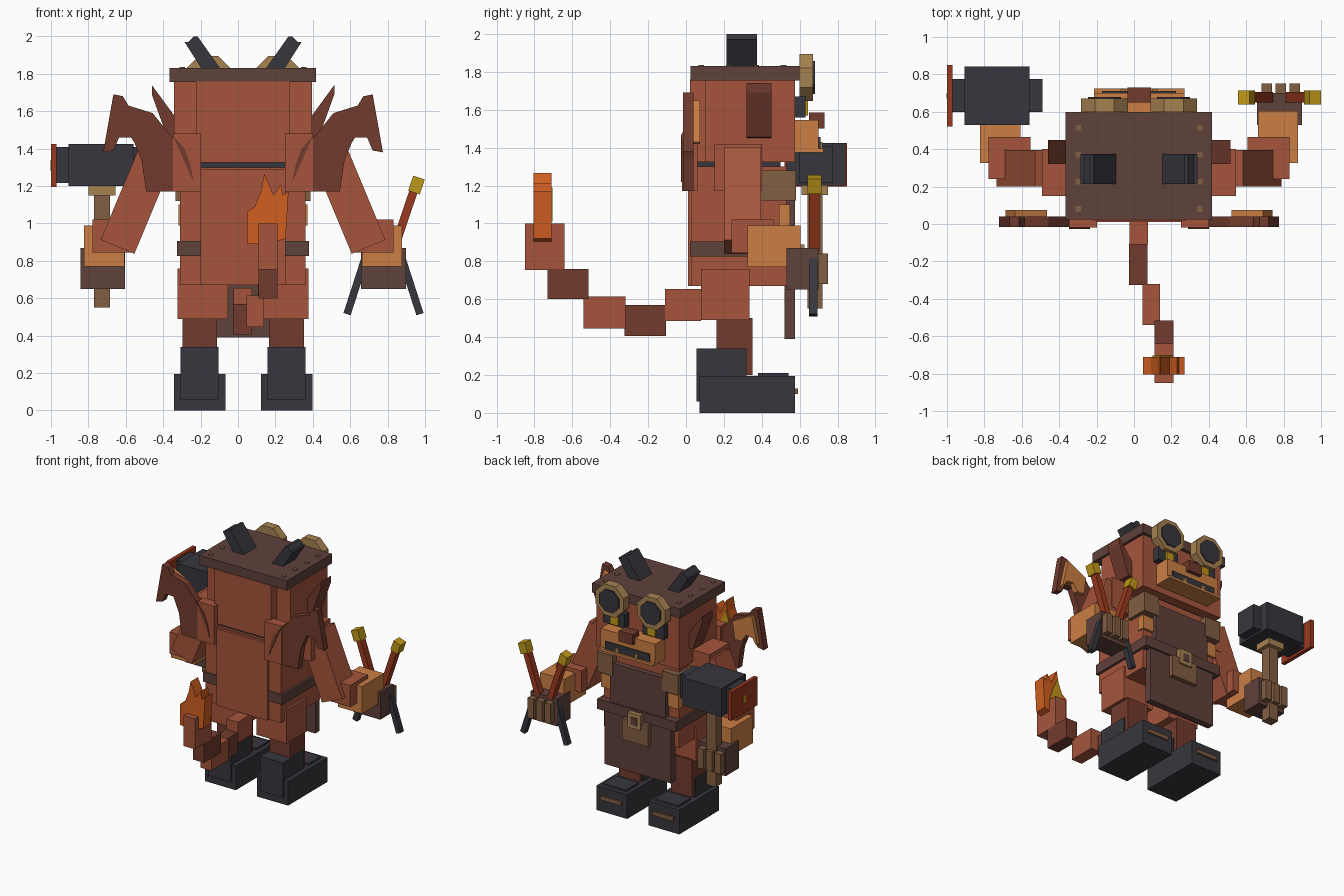
import bpy
import math
from mathutils import Vector, Matrix

if "Cube" in bpy.data.objects:
    bpy.data.objects.remove(bpy.data.objects["Cube"])

CENTRE = 0.027  # body symmetry plane in x


def material(name, red, green, blue):
    linear = [((c / 255 + 0.055) / 1.055) ** 2.4 for c in (red, green, blue)] + [1]
    mat = bpy.data.materials.new(name)
    mat.use_nodes = True
    mat.diffuse_color = linear
    mat.node_tree.nodes["Principled BSDF"].inputs["Base Color"].default_value = linear
    return mat


FUR = material("rust fur", 166, 85, 60)
DARK = material("dark rust", 114, 59, 45)
SKIN = material("orange skin", 203, 127, 68)
BROWN = material("brown cloth", 95, 65, 59)
IRON = material("black iron", 55, 54, 61)
LEATHER = material("leather", 130, 94, 66)
TAN = material("tan brass", 167, 130, 81)
FLAME = material("flame orange", 208, 94, 33)
GOLD = material("gold", 192, 152, 24)
EMBER = material("ember red", 154, 57, 30)


def mesh_object(name, mat, verts, faces):
    mesh = bpy.data.meshes.new(name)
    mesh.from_pydata(verts, [], faces)
    mesh.materials.append(mat)
    obj = bpy.data.objects.new(name, mesh)
    bpy.context.collection.objects.link(obj)
    return obj


def prism(name, mat, outline, y0, y1):
    """Extrude an (x, z) outline along y."""
    area = sum(a[0] * b[1] - b[0] * a[1] for a, b in zip(outline, outline[1:] + outline[:1]))
    if area < 0:
        outline = outline[::-1]
    n = len(outline)
    verts = [(x, y, z) for y in (y0, y1) for x, z in outline]
    faces = [tuple(range(n)), tuple(range(2 * n - 1, n - 1, -1))]
    faces += [(i, i + n, (i + 1) % n + n, (i + 1) % n) for i in range(n)]
    return mesh_object(name, mat, verts, faces)


def box(name, mat, x, y, z):
    return prism(name, mat, [(x[0], z[0]), (x[1], z[0]), (x[1], z[1]), (x[0], z[1])], *y)


def flip(points):
    return [(2 * CENTRE - px, pz) for px, pz in points]


def pair(name, mat, x, y, z):
    """Mirrored boxes; x is the distance from the body centre."""
    box("left_" + name, mat, (CENTRE + x[0], CENTRE + x[1]), y, z)
    box("right_" + name, mat, (CENTRE - x[1], CENTRE - x[0]), y, z)


def prism_pair(name, mat, outline, y0, y1):
    prism("left_" + name, mat, outline, y0, y1)
    prism("right_" + name, mat, flip(outline), y0, y1)


def rod(name, mat, start, end, width, y):
    """Slanted square bar between two (x, z) points."""
    a, b = Vector(start), Vector(end)
    side = (b - a).normalized().orthogonal() * width / 2
    prism(name, mat, [tuple(p) for p in (a + side, b + side, b - side, a - side)], *y)


# Boots and legs
pair("boot_sole", IRON, (.095, .37), (.07, .575), (0, .195))
pair("boot_shaft", IRON, (.13, .335), (.055, .32), (.06, .34))
pair("boot_toe_cap", IRON, (.13, .335), (.38, .54), (.19, .21))
pair("toe_strap", LEATHER, (.14, .325), (.57, .59), (.1, .13))
pair("shin", DARK, (.14, .325), (.16, .35), (.2, .5))
pair("thigh", FUR, (.08, .35), (.08, .335), (.49, .76))

# Torso, belt and apron
box("torso", FUR, (-.31, .36), (.03, .53), (.67, 1.3))
box("back_panel", FUR, (-.2, .255), (.01, .1), (.67, 1.29))
box("belt", BROWN, (-.325, .38), (.02, .59), (.825, .905))
box("neck", IRON, (-.2, .25), (.05, .5), (1.28, 1.34))
box("apron_bib", BROWN, (-.22, .275), (.5, .575), (.88, 1.22))
box("apron_skirt", BROWN, (-.27, .325), (.52, .575), (.39, .86))
box("pouch", LEATHER, (-.09, .145), (.57, .61), (.65, .82))
box("buckle", TAN, (-.03, .085), (.58, .625), (.77, .89))
box("buckle_hole", BROWN, (0, .055), (.62, .63), (.8, .86))
pair("shoulder_strap", LEATHER, (.22, .36), (.395, .58), (1.12, 1.28))
pair("chest_patch", SKIN, (.25, .345), (.49, .55), (.99, 1.1))

# Head and face
box("head", FUR, (-.342, .396), (.1, .575), (1.325, 1.76))
box("head_back", FUR, (-.225, .278), (.02, .2), (1.325, 1.76))
box("hat_slab", BROWN, (-.365, .417), (.025, .6), (1.755, 1.832))
box("muzzle", SKIN, (-.215, .27), (.55, .70), (1.38, 1.545))
box("mouth", IRON, (-.17, .225), (.69, .71), (1.39, 1.455))
box("chin", SKIN, (-.215, .27), (.55, .725), (1.375, 1.395))
box("nose", DARK, (-.035, .09), (.65, .73), (1.5, 1.585))
pair("tooth", TAN, (.07, .1), (.7, .72), (1.39, 1.43))
pair("eye_socket", IRON, (.08, .27), (.56, .63), (1.56, 1.67))
pair("eye", GOLD, (.13, .2), (.6, .643), (1.57, 1.66))

# Goggles
for label, side in (("left", 1), ("right", -1)):
    cx = CENTRE + side * .185
    for part, mat, radius, y in (("rim", TAN, .135, (.6, .67)), ("lens", IRON, .095, (.61, .68))):
        ring = [(cx + radius * math.cos(a), 1.77 + radius * math.sin(a))
                for a in (math.pi / 8 + k * math.pi / 4 for k in range(8))]
        prism(label + "_goggle_" + part, mat, ring, *y)

# Rivets on the hat
for k in range(4):
    y = .08 + .145 * k
    pair("rivet", LEATHER, (.31, .34), (y - .015, y + .015), (1.83, 1.837))

# Horns and ears
prism_pair("horn", IRON, [(.15, 1.83), (.25, 1.83), (.34, 1.97), (.32, 1.97), (.29, 2), (.27, 2)], .215, .375)
prism_pair("ear", DARK, [(.515, 1.74), (.39, 1.57), (.37, 1.45), (.43, 1.455), (.515, 1.69)], .32, .45)

# Wings: dark outer skin over an orange lining
wing = [(.39, 1.17), (.545, 1.17), (.57, 1.34), (.62, 1.46), (.69, 1.46), (.72, 1.39), (.775, 1.38),
        (.72, 1.69), (.67, 1.68), (.64, 1.63), (.51, 1.59), (.39, 1.44)]
lining = [(.54, 1.42), (.6, 1.42), (.64, 1.48), (.7, 1.47), (.73, 1.42), (.74, 1.43), (.69, 1.65), (.52, 1.56)]
prism_pair("wing", DARK, wing, -.015, .04)
prism_pair("wing_lining", SKIN, lining, .035, .075)
pair("wing_root", FUR, (.225, .375), (-.02, .06), (1.17, 1.48))
prism_pair("wing_fold", DARK, [(.402, 1.47), (.3, 1.24), (.29, 1.22), (.31, 1.32), (.34, 1.4)], -.026, -.019)

# Arms
pair("shoulder", FUR, (.32, .518), (.15, .4), (1.17, 1.42))
for label, side in (("left", 1), ("right", -1)):
    rod(label + "_arm", FUR, (CENTRE + side * .467, 1.365), (CENTRE + side * .671, .875), .195, (.2, .395))
pair("forearm", FUR, (.58, .805), (.24, .465), (.845, 1.02))
pair("hand", SKIN, (.635, .85), (.325, .605), (.77, .99))
pair("glove", BROWN, (.63, .87), (.53, .7), (.65, .87))
for k in range(3):
    x = .655 + .075 * k
    pair("finger", LEATHER, (x, x + .055), (.68, .75), (.68, .84))

# Hammer
box("hammer_handle", LEATHER, (-.77, -.685), (.64, .72), (.55, 1.2))
box("hammer_collar", TAN, (-.8, -.655), (.61, .75), (1.15, 1.205))
box("hammer_core", IRON, (-.905, -.56), (.53, .843), (1.2, 1.425))
box("hammer_ends", IRON, (-.975, -.49), (.6, .775), (1.215, 1.41))
box("hammer_plate", EMBER, (-1, -.97), (.52, .85), (1.195, 1.425))
box("hammer_mark", GOLD, (-1.002, -.995), (.67, .7), (1.28, 1.34))

# Torches with iron prongs
for side in (1, -1):
    def spot(dx, z):
        return (.778 + side * dx, z)
    rod("torch_stick", EMBER, spot(.055, .86), spot(.17, 1.2), .045, (.65, .705))
    rod("torch_tip", GOLD, spot(.163, 1.165), spot(.19, 1.245), .065, (.64, .715))
    rod("iron_prong", IRON, spot(.09, .84), spot(.195, .515), .04, (.65, .695))

# Tail and flame
box("tail_root", FUR, (-.025, .075), (-.11, .08), (.485, .655))
box("tail_second", DARK, (-.027, .073), (-.325, -.105), (.405, .57))
box("tail_third", FUR, (.045, .14), (-.54, -.32), (.445, .615))
box("tail_fourth", DARK, (.11, .21), (-.73, -.515), (.6, .76))
box("tail_end", FUR, (.11, .21), (-.85, -.64), (.755, 1))
flame = [(.047, .89), (.047, 1.06), (.09, 1.09), (.125, 1.18), (.14, 1.265), (.17, 1.2), (.19, 1.15),
         (.23, 1.21), (.24, 1.15), (.27, 1.17), (.255, .92), (.17, .89)]
prism("tail_flame", FLAME, flame, -.805, -.71)
prism("flame_core", GOLD, [(.1, 1.01), (.1, 1.07), (.14, 1.19), (.18, 1.1), (.21, 1.01)], -.715, -.704)
